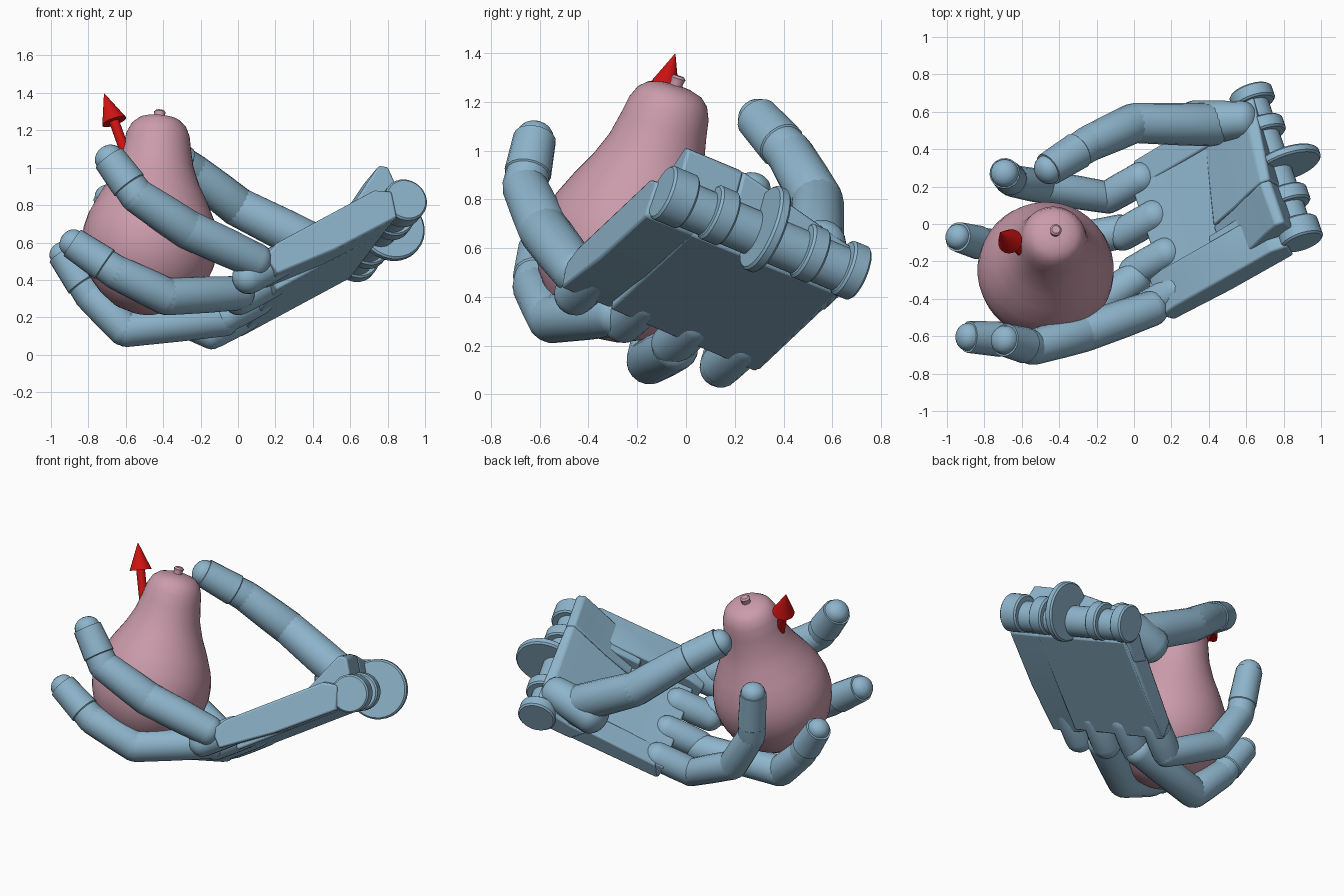
import bpy, bmesh, math
from mathutils import Vector

cube = bpy.data.objects.get("Cube")
if cube:
    bpy.data.objects.remove(cube, do_unlink=True)


def material(name, rgb):
    m = bpy.data.materials.new(name)
    m.use_nodes = True
    m.diffuse_color = (*rgb, 1)
    m.node_tree.nodes["Principled BSDF"].inputs["Base Color"].default_value = (*rgb, 1)
    return m


BLUE = material("steel blue", (0.27, 0.46, 0.60))
PINK = material("dusty pink", (0.60, 0.33, 0.41))
RED = material("signal red", (0.62, 0.006, 0.006))

# Palm frame: a runs from fingers to wrist, b from little finger to index, n out of the palm
U = Vector((0.79, 0.45, 0.425))
W = Vector((0.305, -0.88, 0.366))
N = Vector((-0.55, 0.15, 0.82))
ORIGIN = Vector((-0.14, 0.2, 0.01))


def palm(a, b, n):
    return ORIGIN + U * a + W * b + N * n


def finish(name, bm, mat, angle=35):
    bmesh.ops.recalc_face_normals(bm, faces=bm.faces)
    me = bpy.data.meshes.new(name)
    bm.to_mesh(me)
    bm.free()
    me.materials.append(mat)
    ob = bpy.data.objects.new(name, me)
    bpy.context.collection.objects.link(ob)
    bpy.ops.object.select_all(action="DESELECT")
    ob.select_set(True)
    bpy.context.view_layer.objects.active = ob
    bpy.ops.object.shade_smooth_by_angle(angle=math.radians(angle))
    return ob


def lathe(name, start, axis, profile, mat, sides=32):
    """Revolve (distance, radius) pairs around an axis, closing both ends."""
    bm = bmesh.new()
    start = Vector(start)
    turn = Vector(axis).to_track_quat("Z", "Y").to_matrix()
    rings = []
    for d, r in profile:
        rings.append([bm.verts.new(start + turn @ Vector((
            r * math.cos(math.tau * i / sides), r * math.sin(math.tau * i / sides), d)))
            for i in range(sides)])
    for lo, hi in zip(rings, rings[1:]):
        for i in range(sides):
            j = (i + 1) % sides
            bm.faces.new((lo[i], lo[j], hi[j], hi[i]))
    bm.faces.new(rings[0])
    bm.faces.new(rings[-1])
    return finish(name, bm, mat)


def hinge(name, a, n, r, b0, b1):
    t = b1 - b0
    c = 0.01
    return lathe(name, palm(a, b0, n), W, [(0, r - c), (c, r), (t - c, r), (t, r - c)], BLUE)


def loft(name, b0, outline0, b1, outline1, bevel=0.012):
    """Join two (a, n) side profiles across the palm."""
    bm = bmesh.new()
    ends = [[bm.verts.new(palm(a, b, n)) for a, n in line]
            for b, line in ((b0, outline0), (b1, outline1))]
    bm.faces.new(ends[0])
    bm.faces.new(ends[1])
    for i in range(len(outline0)):
        j = (i + 1) % len(outline0)
        bm.faces.new((ends[0][i], ends[0][j], ends[1][j], ends[1][i]))
    ob = finish(name, bm, BLUE)
    mod = ob.modifiers.new("soft edges", "BEVEL")
    mod.width = bevel
    mod.segments = 2
    return ob


def capsule(length, r0, r1, cap):
    """Tapered bone profile with rounded ends."""
    steps = [math.pi / 2 * i / 5 for i in range(6)]
    low = [(-r0 * cap * math.cos(s), max(r0 * math.sin(s), 0.002)) for s in steps]
    high = [(length + r1 * cap * math.sin(s), max(r1 * math.cos(s), 0.002)) for s in steps]
    return low + [(length * 0.45, (r0 + r1) * 0.51)] + high


def digit(name, points, radii):
    bones = ("base", "middle", "tip")
    points = [Vector(p) for p in points]
    for bone, p, q, r0, r1 in zip(bones, points, points[1:], radii, radii[1:]):
        d = q - p
        length = d.length - (r1 * 0.8 if bone == "tip" else 0)
        lathe(f"{name}_{bone}_bone", p, d, capsule(length, r0, r1, 0.8), BLUE, 18)
    # Sleeve that covers the fingertip
    s = radii[2] * 1.03
    lathe(f"{name}_sleeve", p + d * 0.2, d,
          [(0, s * 0.9), (0.008, s), (length - d.length * 0.22, (s + r1) * 0.505)], BLUE, 18)


# Palm plate between two rims, with the index rim set a little higher
loft("palm_plate", 0, [(0.19, 0), (0.19, 0.11), (0.6, 0.11), (0.96, 0.12), (0.94, 0)],
     0.68, [(0.19, 0.01), (0.19, 0.13), (0.6, 0.12), (0.96, 0.13), (0.92, 0.01)])
index_rim = [(0.14, 0.05), (0.14, 0.17), (0.24, 0.2), (0.9, 0.2), (0.98, 0.15), (0.92, 0.01), (0.5, 0.015)]
loft("index_rim", 0.66, index_rim, 0.89, index_rim)
outer_rim = [(0.2, 0.005), (0.25, 0.11), (0.85, 0.14), (0.92, 0.005)]
loft("outer_rim", -0.01, outer_rim, 0.14, outer_rim)

# Rounded finger sockets at the front edge of the palm
for i, lift in enumerate((0, 0, 0.01, 0.045)):
    lathe(f"finger_socket_{i + 1}", palm(0.03, 0.09 + 0.23 * i, lift + 0.08), U,
          capsule(0.22, 0.088, 0.088, 0.95), BLUE, 20)

# Wrist wedge: slopes up from the little-finger side, then runs level to the index side
wedge_low = [(0.78, 0.01), (0.72, 0.11), (0.82, 0.12), (0.93, 0.14), (1.02, 0.155), (1.08, 0.14), (1.0, 0.01)]
wedge_high = [(0.7, 0.02), (0.58, 0.12), (0.77, 0.195), (0.94, 0.275), (1.04, 0.32), (1.08, 0.29), (1.03, 0.02)]
loft("wrist_wedge_slope", -0.02, wedge_low, 0.56, wedge_high)
loft("wrist_wedge_peak", 0.56, wedge_high, 0.82, wedge_high)
cheek = [(0.54, 0.1), (0.56, 0.18), (0.9, 0.2), (0.92, 0.1)]
loft("wrist_cheek", 0.62, cheek, 0.7, cheek)

# Wrist hinge: thick core, lobes and one large disc
hinge("wrist_core", 1.01, 0.075, 0.095, 0.0, 0.86)
for i, (b0, b1) in enumerate(((-0.04, 0.04), (0.15, 0.23), (0.57, 0.66), (0.76, 0.88))):
    hinge(f"wrist_lobe_{i + 1}", 1.03, 0.075, 0.118, b0, b1)
hinge("wrist_disc", 1.09, 0.06, 0.185, 0.4, 0.45)

# Four fingers and the thumb
digit("index_finger", [(0.1, -0.45, 0.5), (-0.27, -0.58, 0.67), (-0.54, -0.66, 0.85), (-0.73, -0.61, 1.105)],
      (0.095, 0.105, 0.094, 0.078))
digit("middle_finger", [(0.01, -0.29, 0.33), (-0.38, -0.55, 0.31), (-0.65, -0.62, 0.44), (-0.94, -0.6, 0.635)],
      (0.092, 0.1, 0.092, 0.074))
digit("ring_finger", [(-0.07, -0.04, 0.19), (-0.6, -0.15, 0.135), (-0.79, -0.11, 0.32), (-0.975, -0.06, 0.59)],
      (0.092, 0.095, 0.088, 0.068))
digit("little_finger", [(-0.13, 0.14, 0.11), (-0.49, 0.2, 0.28), (-0.65, 0.23, 0.53), (-0.7, 0.28, 0.91)],
      (0.085, 0.09, 0.085, 0.075))
digit("thumb", [(0.42, 0.53, 0.58), (0.0, 0.54, 0.79), (-0.24, 0.43, 0.98), (-0.51, 0.26, 1.17)],
      (0.115, 0.107, 0.097, 0.08))
lathe("thumb_mount", (0.32, 0.54, 0.53), (0.3, 0.02, 0.1), capsule(0.28, 0.12, 0.1, 0.8), BLUE, 18)

# Pear with its stem
foot = Vector((-0.5, -0.36, 0.23))
crown = Vector((-0.42, -0.04, 1.27))
lathe("pear_body", foot, crown - foot,
      [(0, 0.01), (0.01, 0.09), (0.05, 0.18), (0.11, 0.25), (0.2, 0.32), (0.28, 0.35), (0.36, 0.365),
       (0.44, 0.36), (0.52, 0.34), (0.62, 0.295), (0.72, 0.242), (0.82, 0.203), (0.92, 0.182),
       (0.99, 0.17), (1.04, 0.148), (1.07, 0.115), (1.085, 0.065), (1.09, 0.01)], PINK, 40)
lathe("pear_stem", crown, crown - foot, [(-0.03, 0.03), (0.01, 0.027), (0.028, 0.032), (0.038, 0.022)], PINK, 12)

# Direction arrow rising out of the pear
tail = Vector((-0.43, -0.3, 0.6))
tip = Vector((-0.715, -0.045, 1.395))
span = (tip - tail).length
lathe("arrow_shaft", tail, tip - tail, [(0, 0.027), (span - 0.16, 0.027)], RED, 20)
lathe("arrow_head", tail, tip - tail, [(span - 0.165, 0.068), (span, 0.002)], RED, 20)
